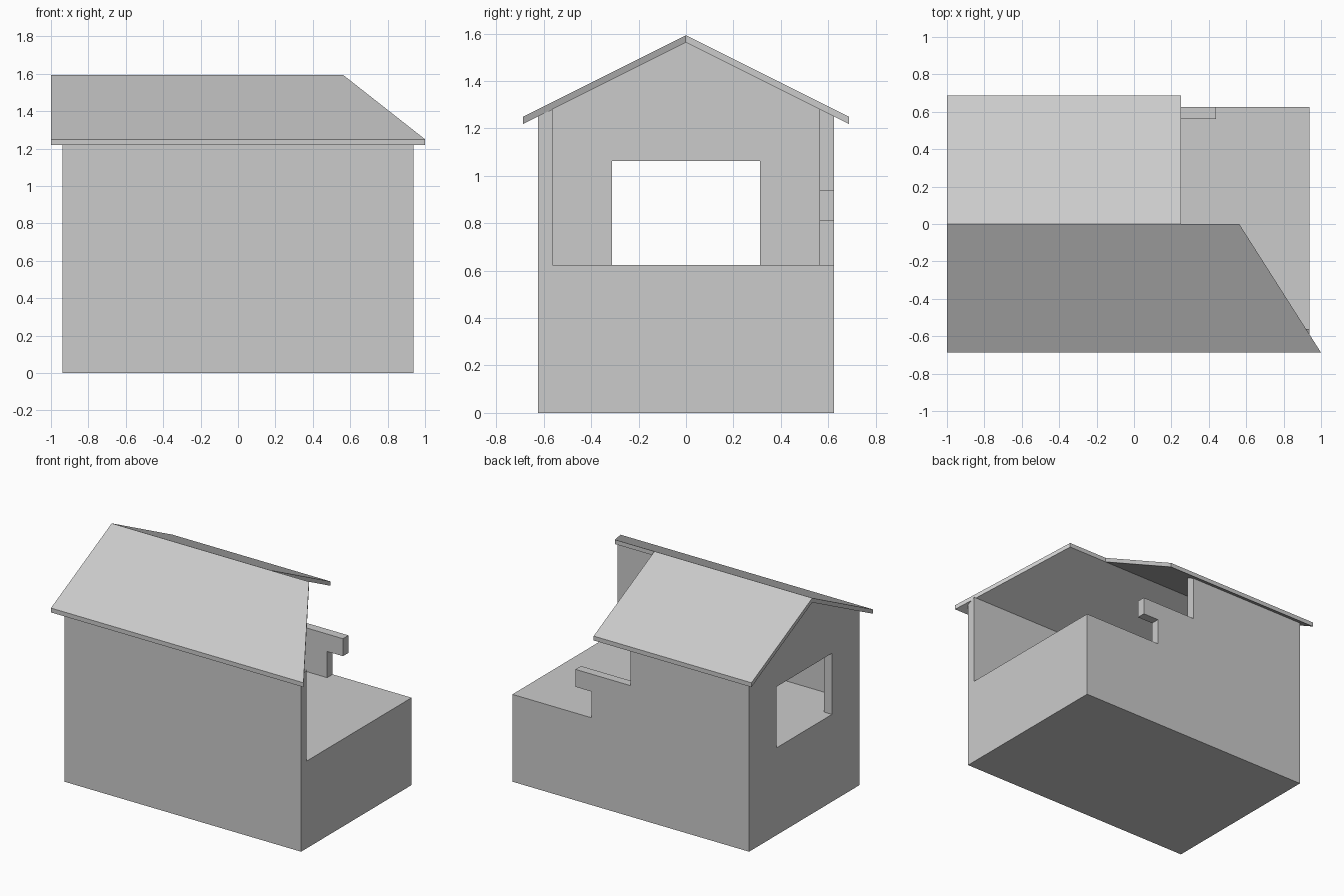
import bpy, bmesh
from mathutils import Vector

if "Cube" in bpy.data.objects:
    bpy.data.objects.remove(bpy.data.objects["Cube"])


def prism(name, profile, axis, lo, hi):
    """Extrude a 2D profile along one axis from lo to hi."""
    def place(p):
        a, b = p
        return {"x": (lo, a, b), "y": (a, lo, b), "z": (a, b, lo)}[axis]
    bm = bmesh.new()
    face = bm.faces.new([bm.verts.new(place(p)) for p in profile])
    ext = bmesh.ops.extrude_face_region(bm, geom=[face])
    move = Vector([(hi - lo) if axis == c else 0 for c in "xyz"])
    bmesh.ops.translate(bm, vec=move,
                        verts=[v for v in ext["geom"] if isinstance(v, bmesh.types.BMVert)])
    bmesh.ops.recalc_face_normals(bm, faces=bm.faces)
    mesh = bpy.data.meshes.new(name)
    bm.to_mesh(mesh)
    bm.free()
    obj = bpy.data.objects.new(name, mesh)
    bpy.context.collection.objects.link(obj)
    return obj


def rect(a0, a1, b0, b1):
    return [(a0, b0), (a1, b0), (a1, b1), (a0, b1)]


def cut(target, cutter):
    """Subtract the cutter and remove it."""
    cutter.hide_render = True
    mod = target.modifiers.new("cut", "BOOLEAN")
    mod.operation, mod.solver, mod.object = "DIFFERENCE", "EXACT", cutter
    bpy.context.view_layer.objects.active = target
    bpy.ops.object.modifier_apply(modifier=mod.name)
    bpy.data.objects.remove(cutter)


W, D, FLOOR, T = 0.9375, 0.625, 0.625, 0.0625   # half sizes, floor height, wall thickness
RIDGE, THICK, EAVE = 1.59375, 0.03125, 0.6875   # roof, slope is one in two
under = RIDGE - THICK

# Solid foundation and gabled walls, hollowed above the floor
walls = prism("house_walls",
              [(-D, 0), (D, 0), (D, under - D / 2), (0, under), (-D, under - D / 2)],
              "x", -W, W)
cut(walls, prism("room_cutter", rect(-D + T, D - T, FLOOR, 2), "x", -W + T, 1.2))

# Window in the left gable
cut(walls, prism("window_cutter", rect(-0.3125, 0.3125, FLOOR, 1.0625), "x", -1.1, -0.8))

# Stepped broken edge of the back wall
broken = [(0, 2), (0, 0.9375), (0.4375, 0.9375), (0.4375, 0.8125),
          (0.3125, 0.8125), (0.3125, FLOOR), (1.2, FLOOR), (1.2, 2)]
cut(walls, prism("broken_wall_cutter", broken, "y", 0.5, 0.8))

# Pitched roof, with a slanted break in front and a shorter back slope
drop = EAVE / 2
roof = prism("roof",
             [(-EAVE, RIDGE - drop), (0, RIDGE), (EAVE, RIDGE - drop),
              (EAVE, under - drop), (0, under), (-EAVE, under - drop)],
             "x", -1, 1.1)
run = (1 - 0.5625) / EAVE
cut(roof, prism("broken_roof_cutter",
                [(0.25, 0), (0.5625, 0), (0.5625 + run, -1), (1.5, -1), (1.5, 1), (0.25, 1)],
                "z", 1, 2))
